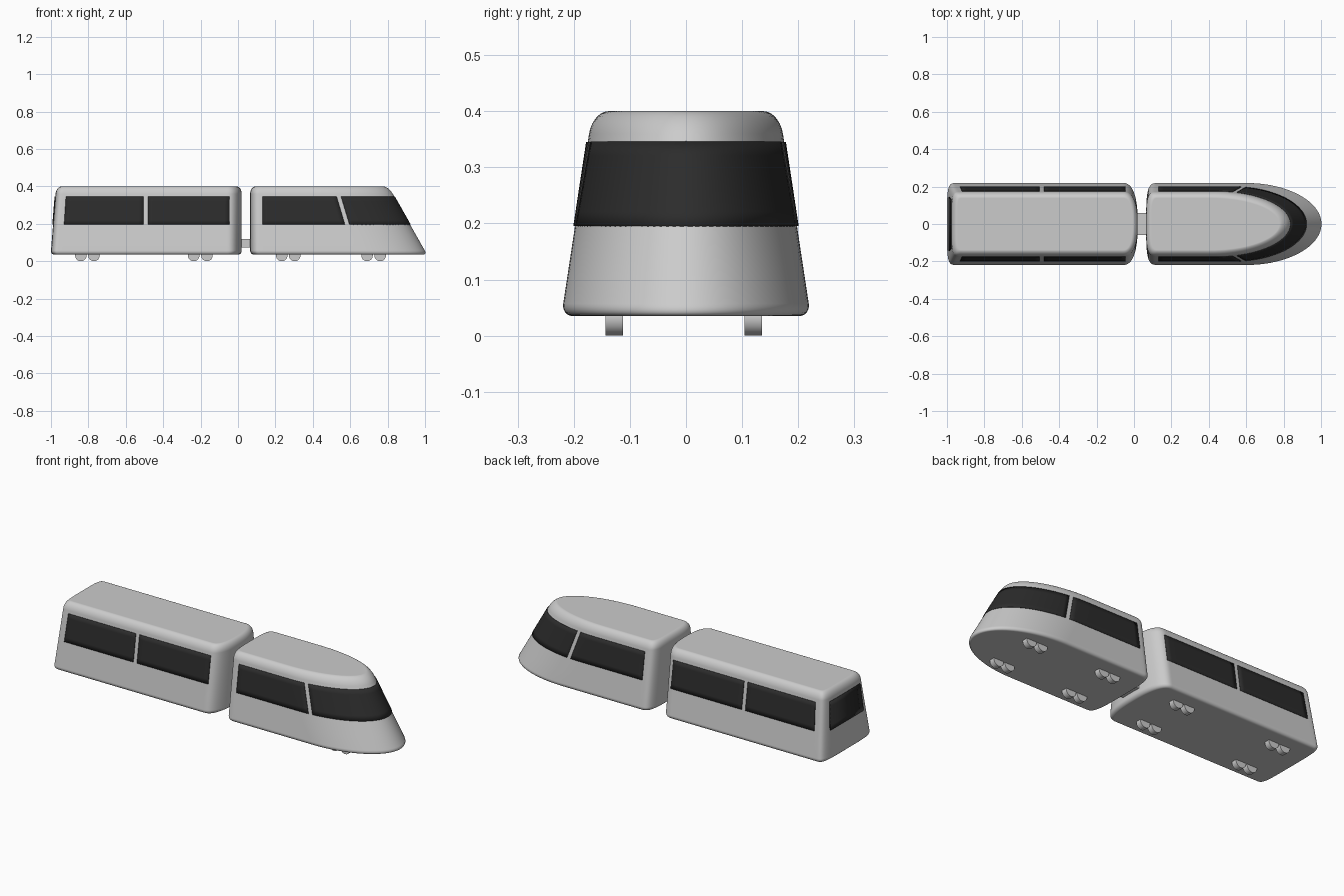
import bpy, bmesh, math

if "Cube" in bpy.data.objects:
    bpy.data.objects.remove(bpy.data.objects["Cube"])

DARK = bpy.data.materials.new("dark_glass")
DARK.diffuse_color = (0.025, 0.025, 0.025, 1)
DARK.use_nodes = True
DARK.node_tree.nodes["Principled BSDF"].inputs["Base Color"].default_value = DARK.diffuse_color
FLOOR, ROOF = 0.035, 0.40
WIN_LOW, WIN_HIGH = 0.195, 0.345


def half_width(z):
    return 0.2275 - 0.152 * z


# Each end: x position by height, depth of the rounded part, superellipse power
CARS = {
    "rear_car": dict(front=(lambda z: 0.02, 0.08, 2.5),
                     back=(lambda z: -1 + 0.08 * (z - 0.055), 0.06, 5)),
    "nose_car": dict(front=(lambda z: 0.918 - 0.565 * (z - 0.2), 0.40, 2),
                     back=(lambda z: 0.065, 0.07, 4)),
}


def finish(name, bm, mat=None, thickness=0):
    bmesh.ops.recalc_face_normals(bm, faces=bm.faces)
    me = bpy.data.meshes.new(name)
    bm.to_mesh(me)
    bm.free()
    ob = bpy.data.objects.new(name, me)
    bpy.context.collection.objects.link(ob)
    if mat:
        me.materials.append(mat)
    if thickness:
        mod = ob.modifiers.new("thickness", "SOLIDIFY")
        mod.thickness, mod.offset = thickness, 0
    bpy.ops.object.select_all(action='DESELECT')
    ob.select_set(True)
    bpy.context.view_layer.objects.active = ob
    bpy.ops.object.shade_smooth_by_angle(angle=math.radians(35))
    return ob


def end_point(end, sign, z, t, inset=0):
    """Point on a rounded car end; t runs 0 (centre line) to 90 degrees (side)."""
    pos, depth, n = end
    centre = pos(z) - sign * depth
    s, c = math.sin(t), max(math.cos(t), 0)
    y = math.copysign(abs(s) ** (2 / n), s) * (half_width(z) - inset)
    return centre + sign * (depth - inset) * c ** (2 / n), y, z


def side_y(car, x, z):
    """Half width of the car at any x."""
    w = half_width(z)
    for end, sign in ((car["front"], 1), (car["back"], -1)):
        pos, depth, n = end
        u = sign * (x - (pos(z) - sign * depth)) / depth
        if u > 0:
            return w * max(1 - u ** n, 0) ** (1 / n)
    return w


def loft(name, rows, closed, mat=None, thickness=0):
    bm = bmesh.new()
    rings = [[bm.verts.new(p) for p in row] for row in rows]
    n = len(rings[0])
    for a, b in zip(rings, rings[1:]):
        for i in range(n if closed else n - 1):
            j = (i + 1) % n
            bm.faces.new((a[i], a[j], b[j], b[i]))
    if closed:
        bm.faces.new(rings[0])
        bm.faces.new(rings[-1])
    return finish(name, bm, mat, thickness)


# Car bodies: tapered lofts with rounded floor and roof edges
def body(name, car):
    levels = []
    for k in range(7):
        a = k / 6 * math.pi / 2
        levels.append((FLOOR + 0.022 * (1 - math.cos(a)), 0.02 * (1 - math.sin(a))))
    levels += [(z, 0) for z in (0.12, 0.2, 0.28)]
    for k in range(8):
        a = k / 7 * math.pi / 2
        levels.append((ROOF - 0.04 * (1 - math.sin(a)), 0.028 * (1 - math.cos(a))))
    angles = [math.radians(d * 3.75) for d in range(-24, 25)]
    rows = []
    for z, inset in levels:
        row = [end_point(car["front"], 1, z, t, inset) for t in angles]
        row += [end_point(car["back"], -1, z, t, inset) for t in reversed(angles)]
        rows.append(row)
    ob = loft(name + "_body", rows, True)
    ob.modifiers.new("clean_normals", "WEIGHTED_NORMAL").keep_sharp = True


def lerp(pair, f):
    return pair[0] + (pair[1] - pair[0]) * f


HEIGHTS = [(k / 6, lerp((WIN_LOW, WIN_HIGH), k / 6)) for k in range(7)]


# Side windows: start and end are (x at bottom, x at top)
def side_window(name, car, start, end):
    for label, s in (("left", 1), ("right", -1)):
        rows = []
        for f, z in HEIGHTS:
            xs = [lerp((lerp(start, f), lerp(end, f)), i / 16) for i in range(17)]
            rows.append([(x, s * side_y(car, x, z), z) for x in xs])
        loft(f"{name}_{label}", rows, False, DARK, 0.006)


# Windscreen wrapping round the nose
def windscreen(car, edge):
    rows = []
    for f, z in HEIGHTS:
        pos, depth, _ = car["front"]
        t0 = math.acos((lerp(edge, f) - pos(z) + depth) / depth)
        rows.append([end_point(car["front"], 1, z, t0 * i / 24) for i in range(-24, 25)])
    loft("windscreen", rows, False, DARK, 0.006)


for car_name, car in CARS.items():
    body(car_name, car)
rear, nose = CARS["rear_car"], CARS["nose_car"]
side_window("rear_car_back_window", rear, (-0.93, -0.92), (-0.505, -0.505))
side_window("rear_car_front_window", rear, (-0.482, -0.482), (-0.045, -0.045))
side_window("nose_car_window", nose, (0.13, 0.13), (0.572, 0.527))
windscreen(nose, (0.596, 0.551))

# Back window on the tail end
loft("tail_window",
     [[(rear["back"][0](z) - 0.001, lerp((0.145, 0.132), f) * s, z) for s in (-1, 1)]
      for f, z in HEIGHTS], False, DARK, 0.006)

# Coupling between the cars
bm = bmesh.new()
bmesh.ops.create_cube(bm, size=1)
for v in bm.verts:
    v.co = (0.04 + v.co.x * 0.09, v.co.y * 0.12, 0.097 + v.co.z * 0.045)
finish("coupling", bm)

# Wheels in pairs under both cars
for i, x in enumerate((-0.84, -0.77, -0.237, -0.166, 0.234, 0.303, 0.69, 0.76)):
    for label, y in (("left", 0.12), ("right", -0.128)):
        bpy.ops.mesh.primitive_cylinder_add(vertices=24, radius=0.031, depth=0.031,
                                            location=(x, y, 0.031),
                                            rotation=(math.pi / 2, 0, 0))
        bpy.context.object.name = f"wheel_{label}_{i + 1}"
        bpy.ops.object.shade_smooth_by_angle(angle=math.radians(35))
